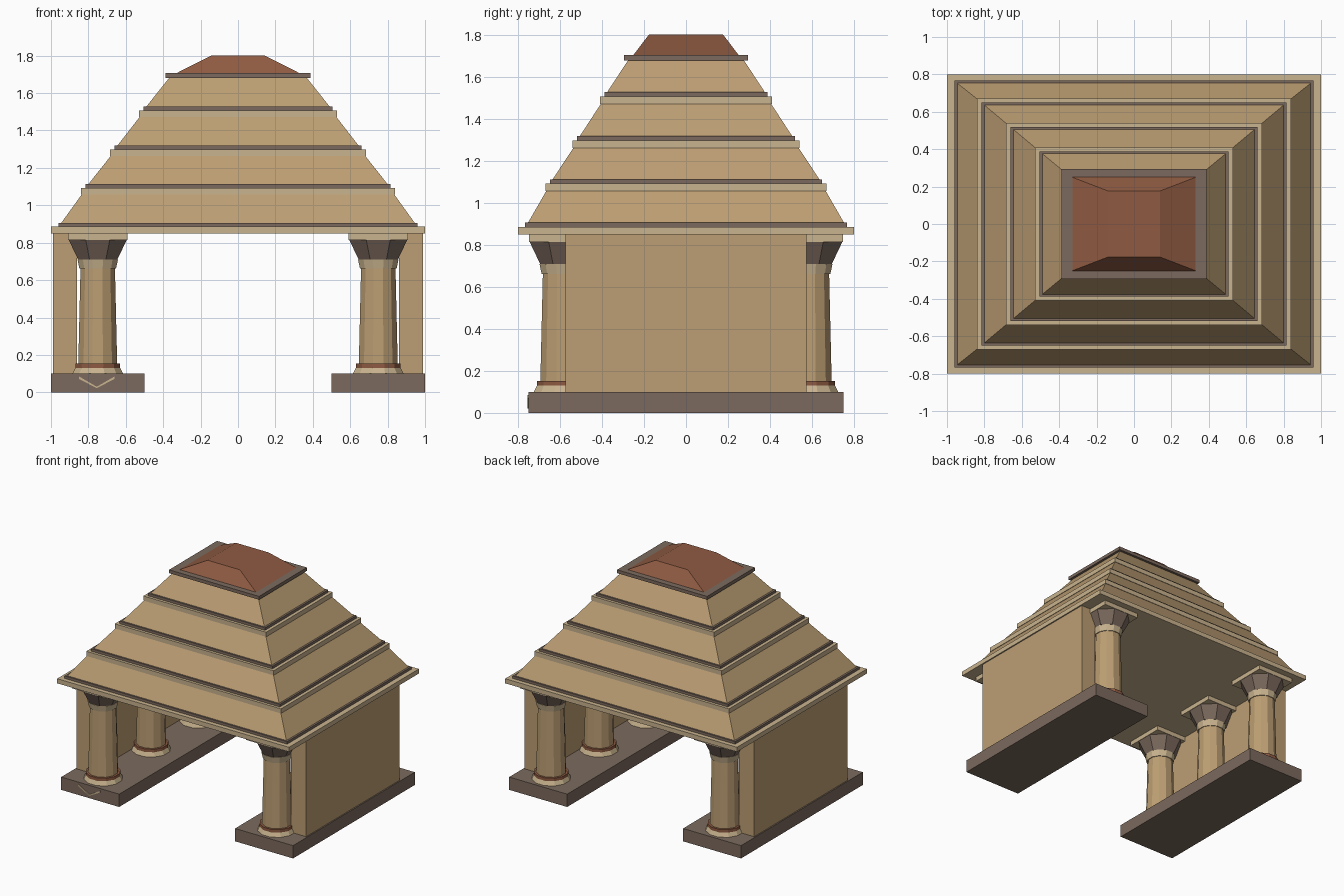
import bpy, bmesh
from math import pi, cos, sin

if "Cube" in bpy.data.objects:
    bpy.data.objects.remove(bpy.data.objects["Cube"], do_unlink=True)


def material(name, srgb):
    col = [(c / 255 / 12.92 if c < 11 else ((c / 255 + 0.055) / 1.055) ** 2.4) for c in srgb] + [1]
    m = bpy.data.materials.new(name)
    m.use_nodes = True
    m.diffuse_color = col
    m.node_tree.nodes["Principled BSDF"].inputs["Base Color"].default_value = col
    return m


SAND = material("sandstone", (188, 158, 115))
PALE = material("pale stone", (201, 179, 142))
DARK = material("dark stone", (124, 106, 94))
CLAY = material("terracotta", (143, 91, 66))


def loft(name, rings, mats):
    """Closed solid through rings of points, one material per section."""
    bm = bmesh.new()
    loops = [[bm.verts.new(p) for p in ring] for ring in rings]
    n = len(loops[0])
    for k, (a, b) in enumerate(zip(loops, loops[1:])):
        for i in range(n):
            j = (i + 1) % n
            bm.faces.new((a[i], a[j], b[j], b[i])).material_index = min(k, len(mats) - 1)
    bm.faces.new(loops[0][::-1])
    bm.faces.new(loops[-1]).material_index = len(mats) - 1
    bmesh.ops.recalc_face_normals(bm, faces=bm.faces)
    mesh = bpy.data.meshes.new(name)
    bm.to_mesh(mesh)
    bm.free()
    for m in mats:
        mesh.materials.append(m)
    ob = bpy.data.objects.new(name, mesh)
    bpy.context.collection.objects.link(ob)
    return ob


def rect(hx, hy, z, cx=0, cy=0):
    return [(cx + sx * hx, cy + sy * hy, z) for sx, sy in ((-1, -1), (1, -1), (1, 1), (-1, 1))]


def slab(name, hx, hy, z0, z1, mat, cx=0, cy=0):
    return loft(name, [rect(hx, hy, z0, cx, cy), rect(hx, hy, z1, cx, cy)], [mat])


def turned(name, profile, mats, cx, cy, sides):
    """Faceted round part from (radius, height) pairs."""
    angles = [2 * pi * (i + 0.5) / sides for i in range(sides)]
    k = 1 / cos(pi / sides)
    rings = [[(cx + r * k * cos(a), cy + r * k * sin(a), z) for a in angles] for r, z in profile]
    return loft(name, rings, mats)


# Plinths, side walls and columns
for side, sx in (("left", 1), ("right", -1)):
    slab(side + "_plinth", 0.25, 0.75, 0, 0.1, DARK, sx * 0.75)
    slab(side + "_wall", 0.065, 0.575, 0.1, 0.85, SAND, sx * 0.925)
    for place, cy in (("front", -0.59), ("middle", 0), ("back", 0.59)):
        tag = f"{side}_{place}_column_"
        cx = sx * 0.75
        turned(tag + "foot", [(0.135, 0.1), (0.12, 0.13)], [PALE], cx, cy, 12)
        turned(tag + "ring", [(0.12, 0.13), (0.12, 0.153)], [CLAY], cx, cy, 12)
        turned(tag + "shaft", [(0.104, 0.153), (0.092, 0.665)], [SAND], cx, cy, 12)
        turned(tag + "collar", [(0.098, 0.662), (0.108, 0.71)], [PALE], cx, cy, 12)
        turned(tag + "capital", [(0.105, 0.71), (0.155, 0.815)], [DARK], cx, cy, 8)
        slab(tag + "abacus", 0.158, 0.158, 0.815, 0.85, PALE, cx, cy)

# Chevron inlay on the front of the right plinth
chevron = [(-0.85, 0.085), (-0.755, 0.03), (-0.66, 0.085),
           (-0.66, 0.072), (-0.755, 0.017 + 0.005), (-0.85, 0.072)]
loft("chevron_inlay", [[(x, y, z) for x, z in chevron] for y in (-0.756, -0.749)], [PALE])

# Stepped roof: pale band, dark strip, then a sloping tier
tiers = [  # half width, half depth, band bottom
    (1.0, 0.8, 0.85), (0.84, 0.67, 1.057), (0.685, 0.54, 1.263), (0.53, 0.41, 1.472), (0.373, 0.28, 1.68)]
for n, ((hx, hy, z), (tx, ty, tz)) in enumerate(zip(tiers, tiers[1:]), 1):
    inset = 0.04 if n == 1 else 0.025
    hx2, hy2 = hx - inset, hy - inset * 0.85
    slab(f"roof_band_{n}", hx, hy, z, z + 0.036, PALE)
    slab(f"roof_strip_{n}", hx2, hy2, z + 0.036, z + 0.056, DARK)
    loft(f"roof_tier_{n}", [rect(hx2 - 0.015, hy2 - 0.013, z + 0.056), rect(tx - 0.004, ty - 0.004, tz)], [SAND])

# Crown
slab("crown_slab", 0.388, 0.295, 1.68, 1.706, DARK)
loft("crown_cap", [rect(0.33, 0.25, 1.706), rect(0.14, 0.177, 1.802)], [CLAY])
